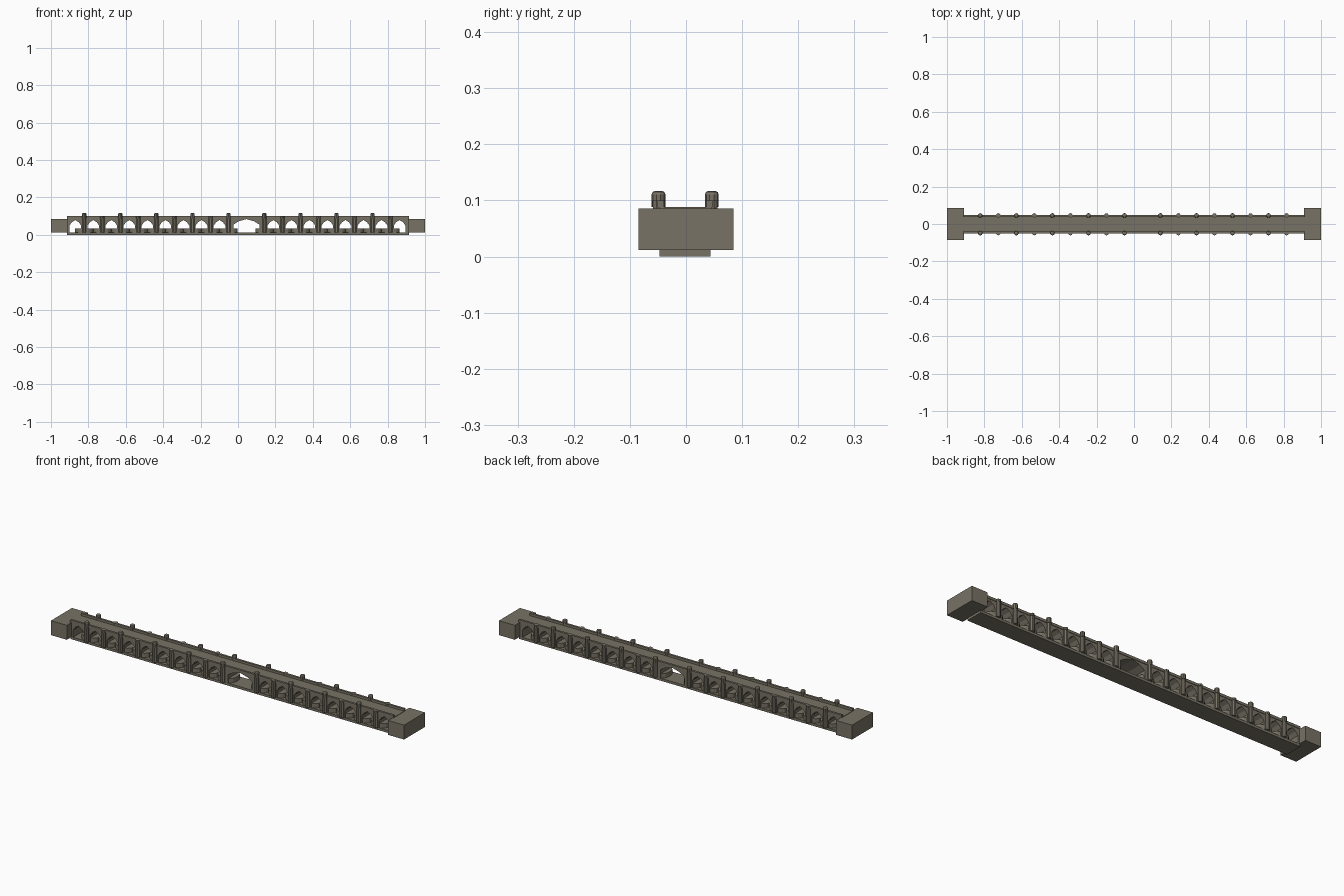
import bpy, bmesh, math

if "Cube" in bpy.data.objects:
    bpy.data.objects.remove(bpy.data.objects["Cube"])

STEP, CY = 0.0964, -0.0015          # pier spacing, centre line of the span
HALF_Y = 0.0465
mat = bpy.data.materials.new("stone")
mat.diffuse_color = (0.19, 0.17, 0.13, 1)
mat.use_nodes = True
mat.node_tree.nodes["Principled BSDF"].inputs["Base Color"].default_value = mat.diffuse_color


def finish(name, bm):
    bmesh.ops.recalc_face_normals(bm, faces=bm.faces)
    me = bpy.data.meshes.new(name)
    bm.to_mesh(me)
    bm.free()
    me.materials.append(mat)
    ob = bpy.data.objects.new(name, me)
    bpy.context.collection.objects.link(ob)
    return ob


def extrude(name, pts, vec):
    bm = bmesh.new()
    f = bm.faces.new([bm.verts.new(p) for p in pts])
    r = bmesh.ops.extrude_face_region(bm, geom=[f], use_keep_orig=True)
    bmesh.ops.translate(bm, vec=vec, verts=[g for g in r["geom"] if isinstance(g, bmesh.types.BMVert)])
    return finish(name, bm)


def box(name, x0, x1, y0, y1, z0, z1):
    return extrude(name, [(x0, y0, z0), (x1, y0, z0), (x1, y1, z0), (x0, y1, z0)], (0, 0, z1 - z0))


def prism(name, x, y, rx, ry, z0, z1, sides, power=1.0):
    pts = []
    for i in range(sides):
        a = 2 * math.pi * (i + 0.5) / sides
        c, s = math.cos(a), math.sin(a)
        pts.append((x + rx * math.copysign(abs(c) ** power, c),
                    y + ry * math.copysign(abs(s) ** power, s), z0))
    return extrude(name, pts, (0, 0, z1 - z0))


# Foundation slab and end abutments
box("foundation", -0.915, 0.915, CY - HALF_Y + 0.001, CY + HALF_Y - 0.001, 0, 0.0125)
for s, n in ((-1, "left"), (1, "right")):
    box("abutment_" + n, min(s, s * 0.91), max(s, s * 0.91), -0.085, 0.085, 0.012, 0.086)

# Arcaded body: pointed arches and one wide central span
openings = [(-0.870 + STEP * i, 0.031, 0.05, 0.079) for i in range(9)]
openings.append((0.045, 0.069, 0.055, 0.084))
openings += [(0.189 + STEP * i, 0.031, 0.05, 0.079) for i in range(8)]
outline = [(-0.915, 0.012)]
for x, w, spring, peak in openings:
    rise = peak - spring
    outline += [(x - w, 0.012), (x - w, spring), (x - w * 0.6, spring + rise * 0.6), (x, peak),
                (x + w * 0.6, spring + rise * 0.6), (x + w, spring), (x + w, 0.012)]
outline += [(0.915, 0.012), (0.915, 0.088), (-0.915, 0.088)]
extrude("arcade", [(x, CY - HALF_Y, z) for x, z in outline], (0, 2 * HALF_Y, 0))

# Parapets along both edges of the roadway
for s, n in ((-1, "front"), (1, "back")):
    a, b = CY + s * 0.038, CY + s * 0.049
    box("parapet_" + n, -0.915, 0.915, min(a, b), max(a, b), 0.087, 0.1)


# Round-topped turret as a stack of tapering rings
def turret(name, x, y, rings, sides=10):
    bm = bmesh.new()
    loops = []
    for r, z in rings:
        loops.append([bm.verts.new((x + r * math.cos(2 * math.pi * (i + .5) / sides),
                                    y + r * math.sin(2 * math.pi * (i + .5) / sides), z))
                      for i in range(sides)])
    for lo, hi in zip(loops, loops[1:]):
        for i in range(sides):
            j = (i + 1) % sides
            bm.faces.new((lo[i], lo[j], hi[j], hi[i]))
    bm.faces.new(loops[0])
    bm.faces.new(loops[-1])
    finish(name, bm)


# Piers: boat-shaped footing, buttresses and turrets
piers = [-0.822 + STEP * i for i in range(9)] + [0.141 + STEP * i for i in range(8)]
for k, x in enumerate(piers):
    prism("pier_footing", x, CY, 0.0495, 0.0455, 0.012, 0.035, 16, 0.8)
    tall = (k % 2 == 0) if k < 9 else (k % 2 == 1)
    for s in (-1, 1):
        y = CY + s * 0.0475
        prism("buttress", x, y, 0.0115, 0.0105, 0.012, 0.088, 8)
        if tall:
            turret("turret", x, y, [(0.0122, 0.0885), (0.0122, 0.111), (0.0105, 0.115), (0.006, 0.117)])
        else:
            turret("turret_base", x, y, [(0.0118, 0.0885), (0.0118, 0.1)])
